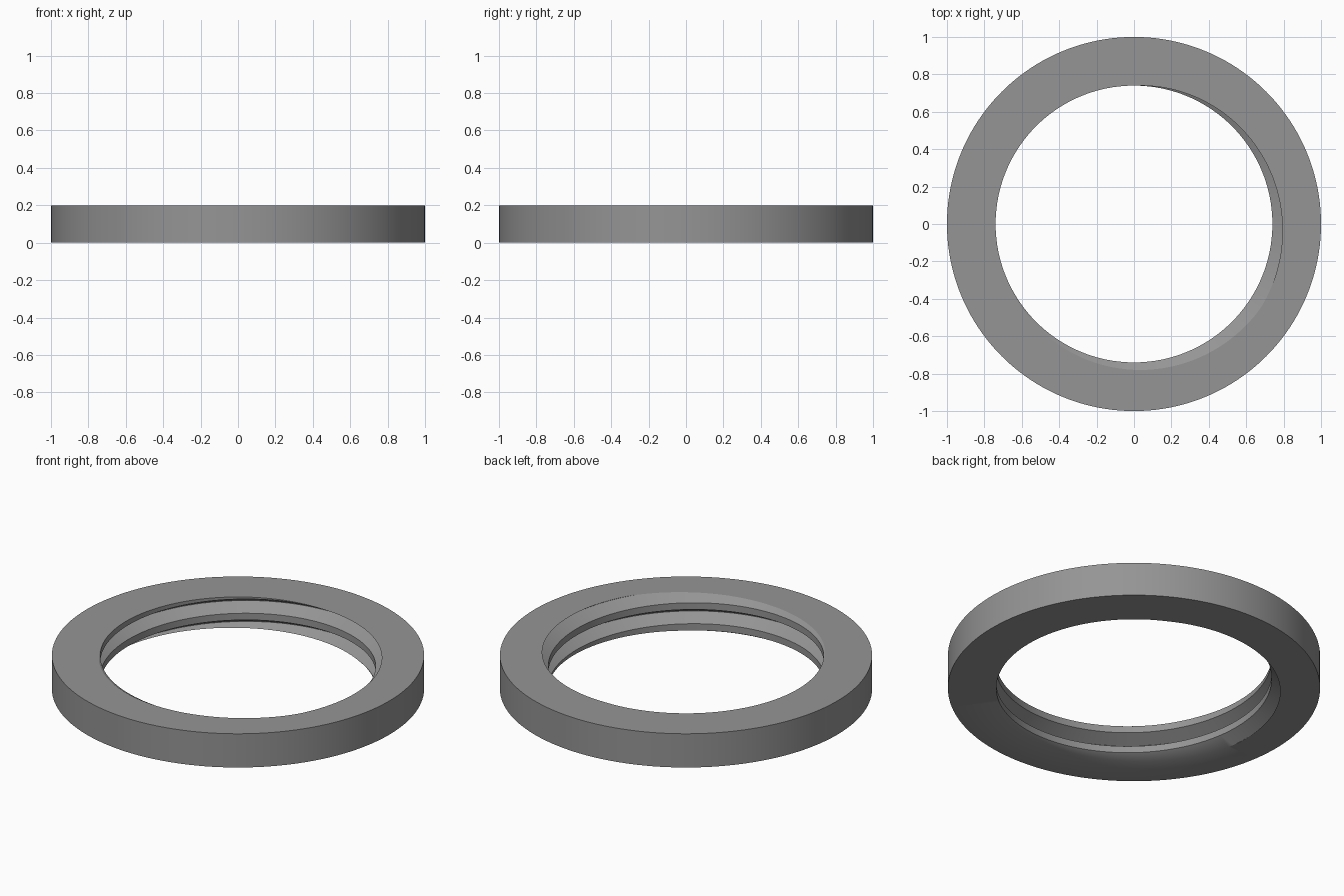
import bpy, bmesh, math

if "Cube" in bpy.data.objects:
    bpy.data.objects.remove(bpy.data.objects["Cube"])

HEIGHT, OUTER = 0.2, 1.0
PITCH, SEGMENTS = 0.124, 160
# one turn of the thread: (phase in degrees, radius): crest, flank, root, flank
THREAD = [(88, 0.74), (203, 0.74), (325, 0.812), (329, 0.812), (448, 0.74)]


def thread_radius(phase):
    """Radius of the threaded bore at a phase in degrees."""
    phase = (phase - 88) % 360 + 88
    for (a, ra), (b, rb) in zip(THREAD, THREAD[1:]):
        if phase <= b:
            return ra + (rb - ra) * (phase - a) / (b - a)


def section(angle):
    """Closed (radius, z) section of the ring at an angle in degrees."""
    points = []
    for turn in range(-4, 3):
        for phase, _ in THREAD[:-1]:
            z = HEIGHT + PITCH * (turn + (phase - angle) / 360)
            z = min(max(z, 0), HEIGHT)
            points.append((thread_radius(angle + (z - HEIGHT) / PITCH * 360), z))
    return points + [(OUTER, HEIGHT), (OUTER, 0)]


# threaded ring: sweep the shifting section once around, then weld
bm = bmesh.new()
columns = []
for i in range(SEGMENTS + 1):
    angle = 360 * i / SEGMENTS
    c, s = math.cos(math.radians(angle)), math.sin(math.radians(angle))
    columns.append([bm.verts.new((r * c, r * s, z)) for r, z in section(angle)])
for left, right in zip(columns, columns[1:]):
    n = len(left)
    for j in range(n):
        k = (j + 1) % n
        bm.faces.new((left[j], left[k], right[k], right[j]))
bmesh.ops.remove_doubles(bm, verts=bm.verts, dist=1e-5)
bmesh.ops.dissolve_degenerate(bm, edges=bm.edges, dist=1e-5)
bmesh.ops.recalc_face_normals(bm, faces=bm.faces)

mesh = bpy.data.meshes.new("threaded_ring")
bm.to_mesh(mesh)
bm.free()
ring = bpy.data.objects.new("threaded_ring", mesh)
bpy.context.collection.objects.link(ring)

grey = bpy.data.materials.new("mid grey")
grey.diffuse_color = (0.3, 0.3, 0.3, 1)
grey.use_nodes = True
grey.node_tree.nodes["Principled BSDF"].inputs["Base Color"].default_value = grey.diffuse_color
mesh.materials.append(grey)

bpy.context.view_layer.objects.active = ring
ring.select_set(True)
bpy.ops.object.shade_smooth_by_angle(angle=math.radians(30))
